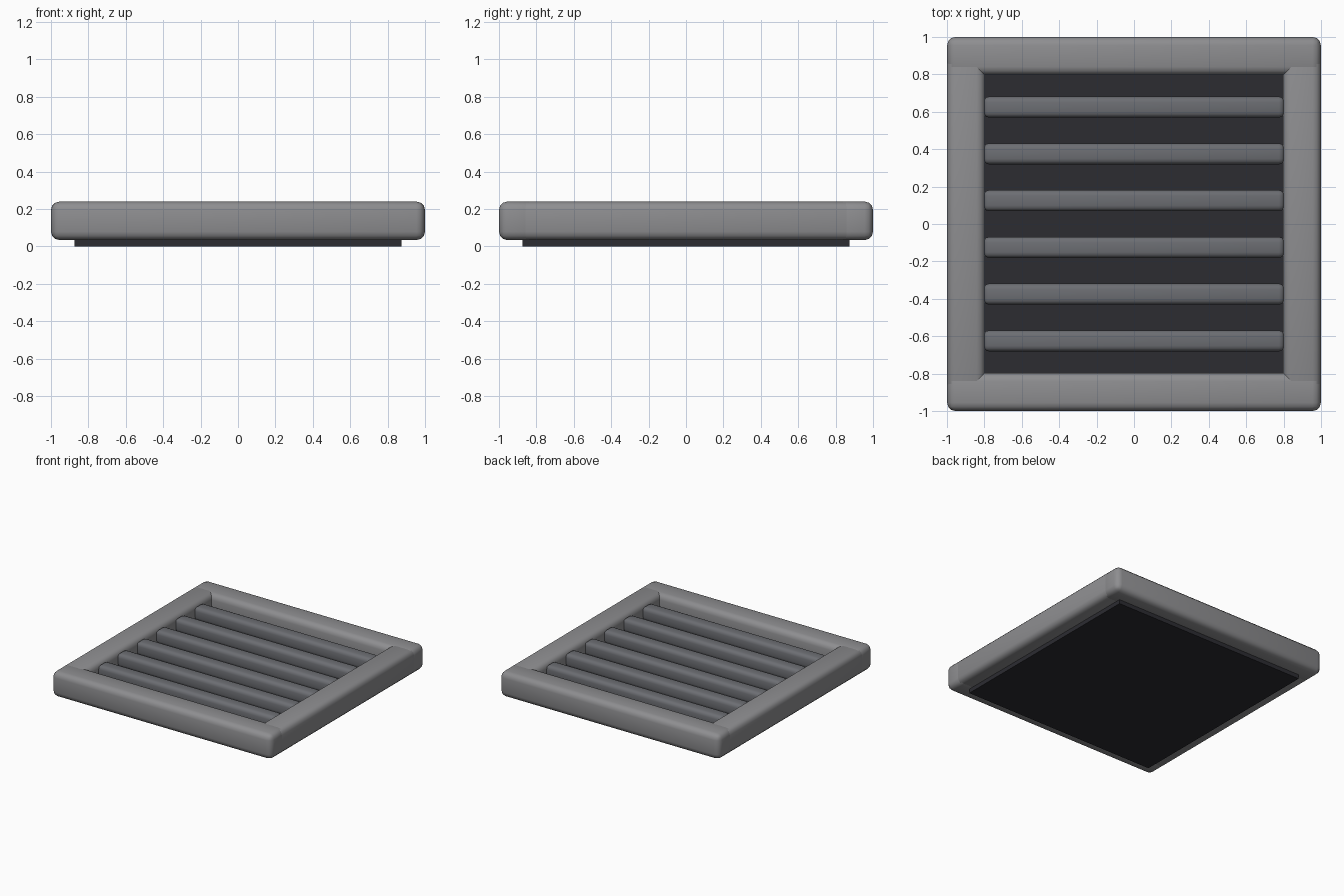
import bpy

if "Cube" in bpy.data.objects:
    bpy.data.objects.remove(bpy.data.objects["Cube"])


def material(name, rgb):
    mat = bpy.data.materials.new(name)
    mat.diffuse_color = (*rgb, 1.0)
    mat.use_nodes = True
    mat.node_tree.nodes["Principled BSDF"].inputs["Base Color"].default_value = mat.diffuse_color
    return mat


def box(name, center, size, mat, bevel=0.0, segments=3):
    bpy.ops.mesh.primitive_cube_add(size=1, location=center)
    obj = bpy.context.object
    obj.name = name
    obj.scale = size
    bpy.ops.object.transform_apply(location=False, rotation=False, scale=True)
    obj.data.materials.append(mat)
    if bevel:
        bpy.ops.object.shade_smooth()
        mod = obj.modifiers.new("rounded_edges", 'BEVEL')
        mod.width = bevel
        mod.segments = segments
    return obj


frame_mat = material("frame_grey", (0.27, 0.27, 0.28))
slat_mat = material("slat_grey", (0.15, 0.155, 0.17))
plate_mat = material("dark_backing", (0.025, 0.025, 0.031))

# Dark backing plate
box("back_plate", (0, 0, 0.05), (1.75, 1.75, 0.10), plate_mat)

# Rounded frame: full-width front and back rails, side rails tucked into them
for label, s in (("front", -1), ("back", 1)):
    box(f"{label}_rail", (0, s * 0.898, 0.137), (1.998, 0.204, 0.206), frame_mat, 0.045)
for label, s in (("left", -1), ("right", 1)):
    box(f"{label}_rail", (s * 0.898, 0, 0.137), (0.204, 1.8, 0.205), frame_mat, 0.045)

# Evenly spaced slats
for i in range(6):
    box(f"slat_{i + 1}", (0, -0.625 + 0.25 * i, 0.165), (1.61, 0.112, 0.11),
        slat_mat, 0.03)
